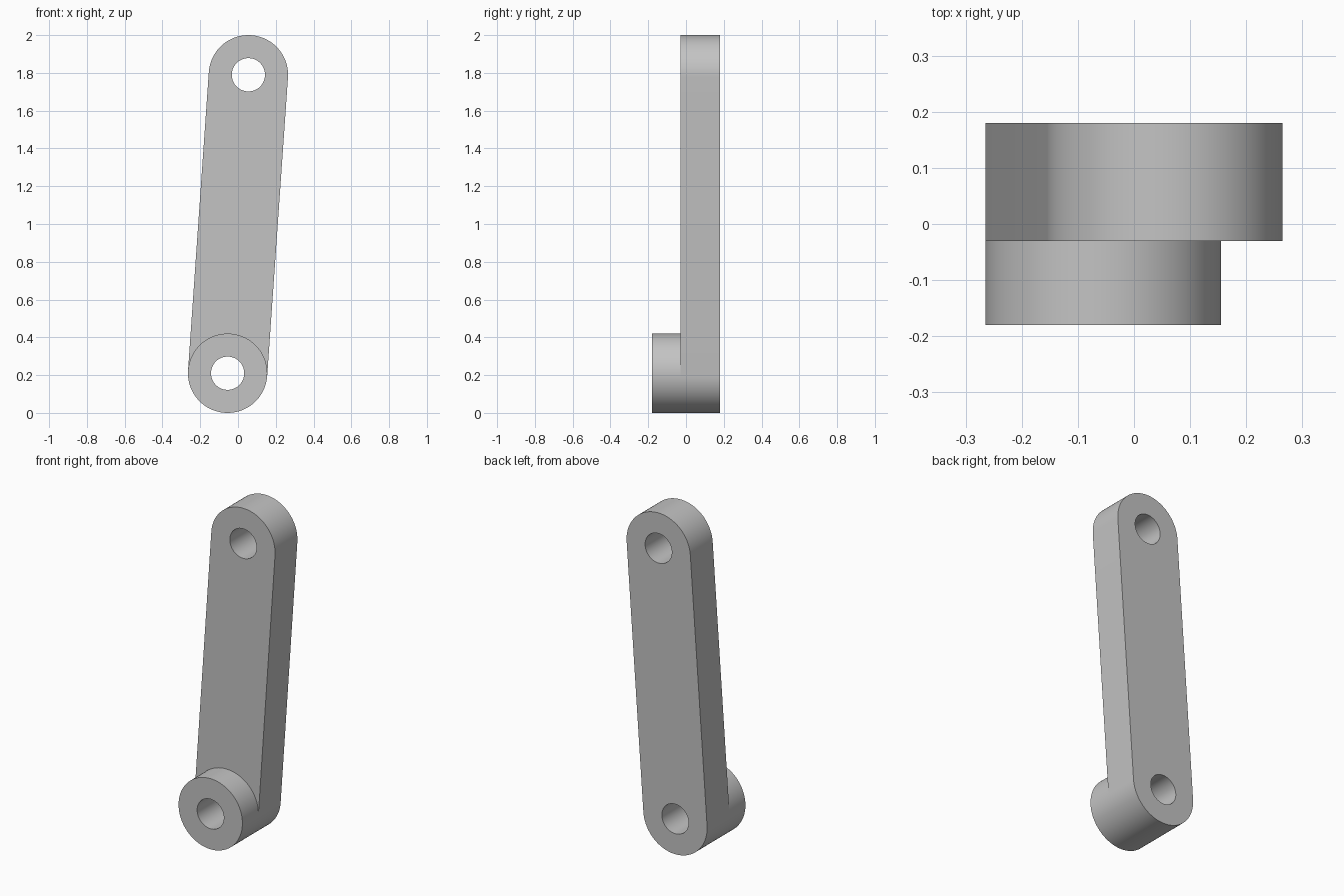
import bpy
import bmesh
from math import atan2, cos, sin, pi
from mathutils import Vector

cube = bpy.data.objects.get("Cube")
if cube:
    bpy.data.objects.remove(cube, do_unlink=True)

RADIUS, HOLE = 0.21, 0.088
LOW, HIGH = Vector((-0.055, 0, 0.21)), Vector((0.055, 0, 1.79))
FRONT, STEP, BACK = -0.18, -0.03, 0.18
HALF = 48                                   # segments in half a turn
axis = atan2(HIGH.z - LOW.z, HIGH.x - LOW.x)

grey = bpy.data.materials.new("grey_metal")
grey.use_nodes = True
grey.diffuse_color = (0.55, 0.55, 0.55, 1)
grey.node_tree.nodes["Principled BSDF"].inputs["Base Color"].default_value = grey.diffuse_color


def arc(centre, radius, start, steps):
    return [centre + Vector((cos(start + pi * i / HALF), 0, sin(start + pi * i / HALF))) * radius
            for i in range(steps)]


def circle(centre, radius):
    return arc(centre, radius, axis - pi / 2, 2 * HALF)


def plate(name, loops, y0, y1):
    """Fill an outline with its holes and extrude it along y."""
    bm = bmesh.new()
    edges = []
    for loop in loops:
        verts = [bm.verts.new((p.x, y0, p.z)) for p in loop]
        edges += [bm.edges.new((a, b)) for a, b in zip(verts, verts[1:] + verts[:1])]
    bmesh.ops.triangle_fill(bm, edges=edges, use_beauty=True, normal=(0, -1, 0))
    result = bmesh.ops.extrude_face_region(bm, geom=bm.faces[:], use_keep_orig=True)
    moved = [v for v in result["geom"] if isinstance(v, bmesh.types.BMVert)]
    bmesh.ops.translate(bm, verts=moved, vec=(0, y1 - y0, 0))
    bmesh.ops.recalc_face_normals(bm, faces=bm.faces[:])
    mesh = bpy.data.meshes.new(name)
    bm.to_mesh(mesh)
    bm.free()
    mesh.materials.append(grey)
    obj = bpy.data.objects.new(name, mesh)
    bpy.context.collection.objects.link(obj)
    bpy.ops.object.select_all(action='DESELECT')
    obj.select_set(True)
    bpy.context.view_layer.objects.active = obj
    bpy.ops.object.shade_smooth_by_angle(angle=pi / 6)


# Slanted arm with rounded ends and a hole at each end
outline = (arc(HIGH, RADIUS, axis - pi / 2, HALF + 1)
           + arc(LOW, RADIUS, axis + pi / 2, HALF + 1))
plate("link_arm", [outline, circle(LOW, HOLE), circle(HIGH, HOLE)], STEP, BACK)

# Raised boss in front of the lower end
plate("lower_boss", [circle(LOW, RADIUS), circle(LOW, HOLE)], FRONT, STEP)
